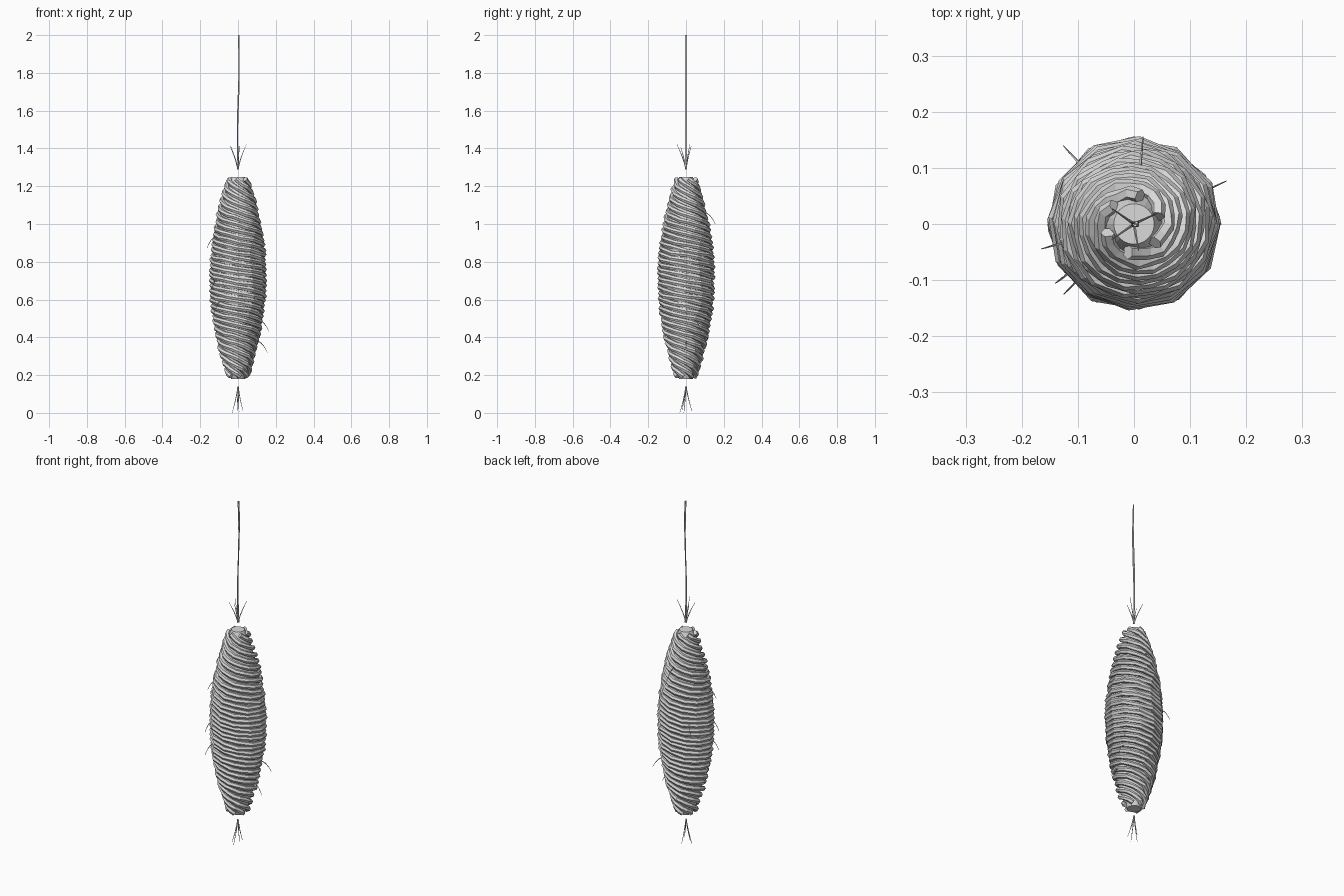
import bpy, math, random
from mathutils import Vector

random.seed(4)
if "Cube" in bpy.data.objects:
    bpy.data.objects.remove(bpy.data.objects["Cube"])

TONE = (0.7, 0.7, 0.7, 1)
grey = bpy.data.materials.new("fibre grey")
grey.use_nodes = True
grey.diffuse_color = TONE
grey.node_tree.nodes["Principled BSDF"].inputs["Base Color"].default_value = TONE

BOTTOM, TOP = 0.18, 1.25
HEIGHT = TOP - BOTTOM


def radius(t):
    """Spindle radius at height fraction t."""
    return 0.036 + 0.1 * max(0, math.sin(math.pi * t)) ** 0.85


def at(angle, r, z):
    return Vector((r * math.cos(angle), r * math.sin(angle), z))


def add_object(name, verts, faces):
    mesh = bpy.data.meshes.new(name)
    mesh.from_pydata(verts, [], faces)
    mesh.materials.append(grey)
    bpy.context.collection.objects.link(bpy.data.objects.new(name, mesh))


def skin(faces, start, rings, sides):
    """Join successive rings of vertices and close both ends."""
    for i in range(rings - 1):
        for k in range(sides):
            a, b = start + i * sides, (k + 1) % sides
            faces.append((a + k, a + b, a + sides + b, a + sides + k))
    faces.append([start + k for k in reversed(range(sides))])
    faces.append([start + (rings - 1) * sides + k for k in range(sides)])


def tubes(name, paths, thickness, sides=6, taper=False):
    """Sweep a small polygon along each path, as one mesh object."""
    verts, faces = [], []
    for path in paths:
        start, n = len(verts), len(path)
        for i, p in enumerate(path):
            along = (path[min(i + 1, n - 1)] - path[max(i - 1, 0)]).normalized()
            ref = Vector((0, 0, 1)) if abs(along.z) < 0.8 else Vector((0, 1, 0))
            u = along.cross(ref).normalized()
            v = along.cross(u)
            r = thickness * (1 - 0.7 * i / (n - 1) if taper else 1)
            for k in range(sides):
                a = math.tau * k / sides
                verts.append(p + (u * math.cos(a) + v * math.sin(a)) * r)
        skin(faces, start, n, sides)
    add_object(name, verts, faces)


# Spindle core: stacked rings with flat ends
RINGS, SIDES = 25, 24
verts, faces = [], []
for i in range(RINGS):
    t = i / (RINGS - 1)
    verts += [at(math.tau * k / SIDES, radius(t), BOTTOM + HEIGHT * t) for k in range(SIDES)]
skin(faces, 0, RINGS, SIDES)
add_object("core", verts, faces)

# Wrapped strands: descending helices, wound tighter and unevenly at the middle
STARTS, TURNS, STEPS = 6, 5.5, 78
strands = []
for s in range(STARTS):
    phase = math.tau * s / STARTS
    path = []
    for i in range(STEPS + 1):
        t = 0.012 + 0.976 * i / STEPS
        wind = t - 0.25 * math.sin(math.tau * t) / math.tau
        r = radius(t) + 0.004 + random.uniform(-0.003, 0.005)
        z = BOTTOM + HEIGHT * t + random.uniform(-0.004, 0.004) * math.sin(math.pi * t)
        path.append(at(phase - math.tau * TURNS * wind, r, z))
    strands.append(path)
tubes("wrapped_strands", strands, 0.0135)

# Hanging thread: parallel fibres that sway sideways only
fibres = []
for y, phase in ((-0.0025, 0.0), (0.0025, 0.6)):
    path = []
    for i in range(25):
        t = i / 24
        sway = 0.0045 * math.sin(6 * t - 2.8 - phase)
        path.append(Vector((sway + 0.002, y, 1.29 + 0.71 * t)))
    fibres.append(path)
tubes("hanging_thread", fibres, 0.003, 5)


def tuft(name, z, rise, spread, angles):
    """Fine hairs fanning out from one point on the axis."""
    paths = []
    for j, deg in enumerate(angles):
        length = rise * (1 - 0.05 * (j % 3))
        paths.append([at(math.radians(deg), spread * (i / 6) ** 1.3 + 0.001, z + length * i / 6)
                      for i in range(7)])
    tubes(name, paths, 0.0032, 5, True)


tuft("upper_tuft", 1.29, 0.13, 0.047, (25, 145, 215, 280))
tuft("lower_tuft", 0.14, -0.14, 0.032, (200, 80, 320, 260))

# Stray hairs: (direction in degrees, tip radius, tip height), drooping outward
hairs = []
for deg, tip, z in ((0, 0.155, 0.32), (25, 0.181, 0.43), (84, 0.156, 1.0), (132, 0.188, 0.7),
                    (195, 0.171, 0.87), (217, 0.175, 0.65), (225, 0.177, 0.53)):
    a = math.radians(deg)
    root = radius((z + 0.06 - BOTTOM) / HEIGHT)
    hairs.append([at(a, root + (tip - root) * (i / 6) ** 0.8, z + 0.06 * (1 - (i / 6) ** 1.7))
                  for i in range(7)])
tubes("stray_hairs", hairs, 0.003, 5, True)
